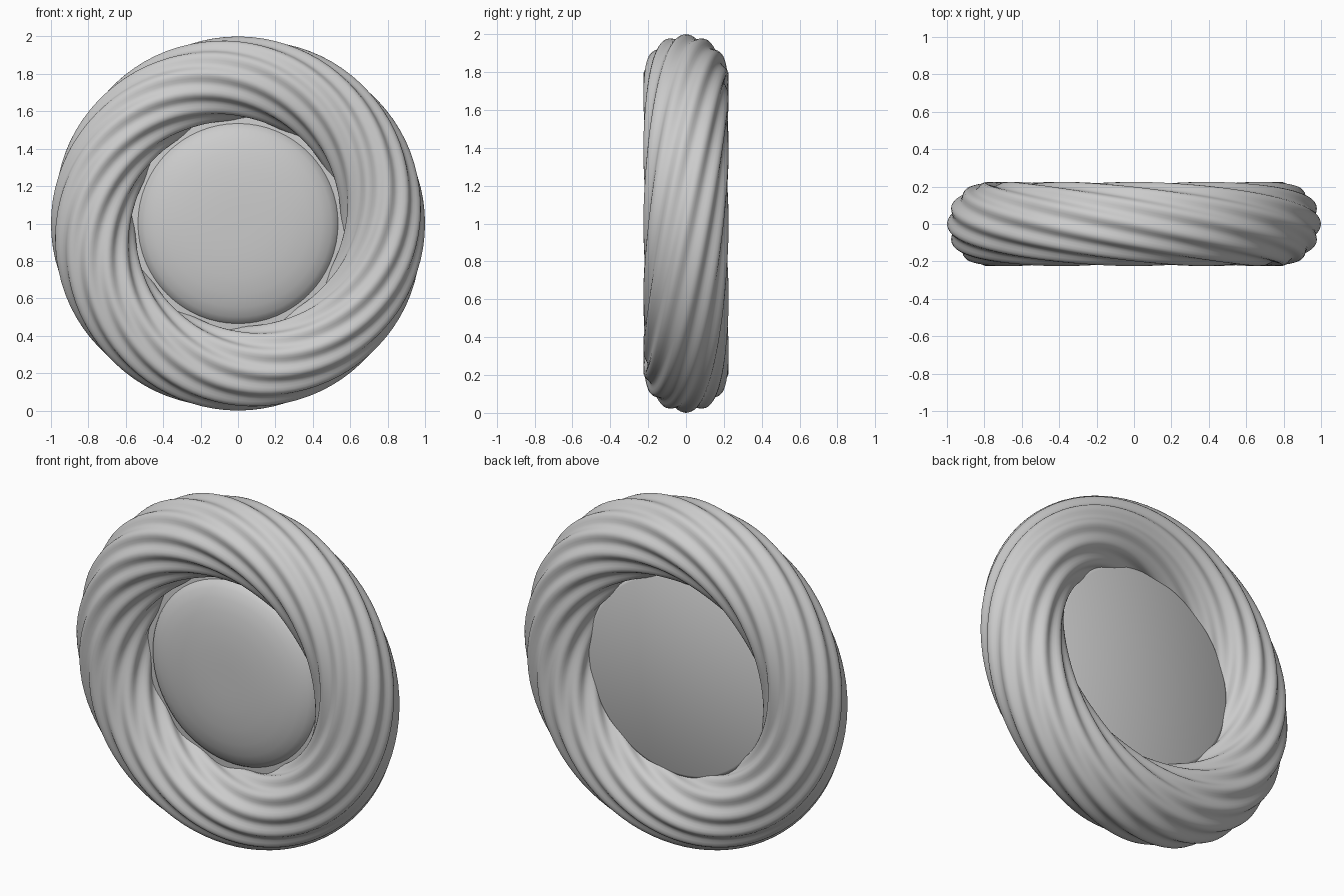
import bpy, bmesh
from math import sin, cos, tau, radians

if "Cube" in bpy.data.objects:
    bpy.data.objects.remove(bpy.data.objects["Cube"])


def make_object(name, bm, angle):
    bmesh.ops.recalc_face_normals(bm, faces=bm.faces)
    mesh = bpy.data.meshes.new(name)
    bm.to_mesh(mesh)
    bm.free()
    ob = bpy.data.objects.new(name, mesh)
    bpy.context.collection.objects.link(ob)
    bpy.ops.object.select_all(action='DESELECT')
    ob.select_set(True)
    bpy.context.view_layer.objects.active = ob
    bpy.ops.object.shade_smooth_by_angle(angle=radians(angle))
    return ob


def bridge(bm, a, b):
    n = len(a)
    for i in range(n):
        j = (i + 1) % n
        bm.faces.new((a[i], a[j], b[j], b[i]))


# Twisted rope ring: a lobed tube section turning once around the loop
LOBES, MAJOR, TUBE, AMP = 12, 0.775, 0.2135, 0.0115
SEG, SIDES = 96, 96
bm = bmesh.new()
rings = []
for i in range(SEG):
    t = tau * i / SEG
    ring = []
    for j in range(SIDES):
        p = tau * j / SIDES
        r = TUBE + AMP * cos(LOBES * (p - t))
        d = MAJOR + r * cos(p)
        ring.append(bm.verts.new((d * cos(t), r * sin(p), 1 + d * sin(t))))
    rings.append(ring)
for i in range(SEG):
    bridge(bm, rings[i], rings[(i + 1) % SEG])
make_object("twisted_ring", bm, 60)

# Centre disc: flat bevelled back, domed front (radius, y)
profile = [(0.565, 0.08), (0.58, 0.072), (0.59, 0.055), (0.59, -0.02),
           (0.535, -0.025), (0.525, -0.04), (0.50, -0.06), (0.45, -0.083),
           (0.38, -0.102), (0.29, -0.116), (0.18, -0.124), (0.08, -0.126)]
N = 64
bm = bmesh.new()
loops = [[bm.verts.new((r * cos(tau * k / N), y, 1 + r * sin(tau * k / N)))
          for k in range(N)] for r, y in profile]
for a, b in zip(loops, loops[1:]):
    bridge(bm, a, b)
bm.faces.new(loops[0])
bm.faces.new(loops[-1])
make_object("domed_disc", bm, 40)
